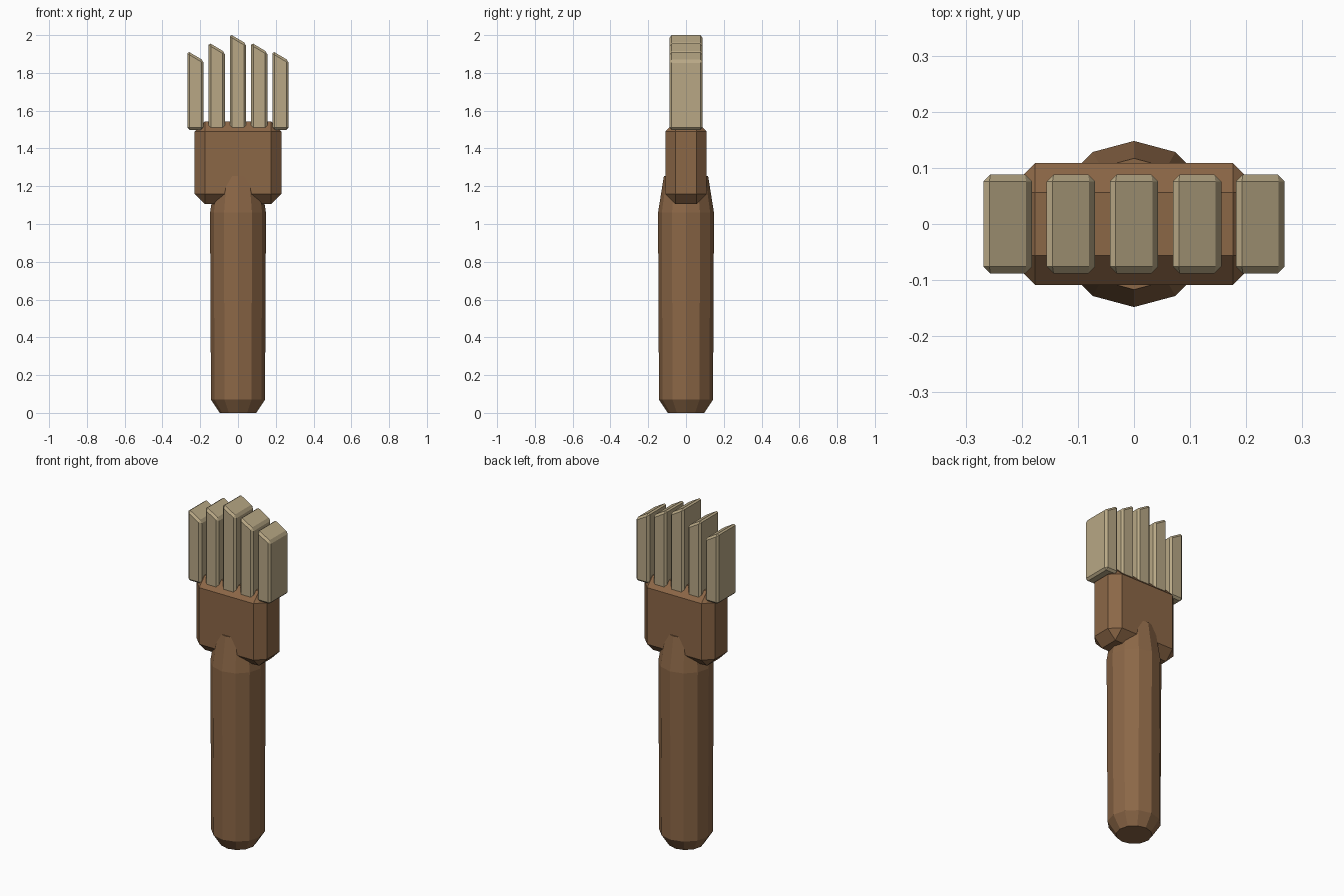
import bpy, bmesh, math

if "Cube" in bpy.data.objects:
    bpy.data.objects.remove(bpy.data.objects["Cube"])


def material(name, rgb):
    m = bpy.data.materials.new(name)
    m.diffuse_color = (*rgb, 1)
    m.use_nodes = True
    m.node_tree.nodes["Principled BSDF"].inputs["Base Color"].default_value = m.diffuse_color
    return m


wood = material("brown wood", (0.26, 0.135, 0.062))
hair = material("tan bristle", (0.48, 0.39, 0.235))


def add_object(name, bm, mat):
    bmesh.ops.recalc_face_normals(bm, faces=bm.faces)
    mesh = bpy.data.meshes.new(name)
    bm.to_mesh(mesh)
    bm.free()
    mesh.materials.append(mat)
    ob = bpy.data.objects.new(name, mesh)
    bpy.context.collection.objects.link(ob)
    return ob


def chamfered_box(name, x, half_x, half_y, z0, z1, bevel, mat, drop=0.0):
    """Box with chamfered edges; drop lowers the right side of its top."""
    bm = bmesh.new()
    bmesh.ops.create_cube(bm, size=2)
    for v in bm.verts:
        right, top = v.co.x > 0, v.co.z > 0
        v.co.x = x + half_x * v.co.x
        v.co.y *= half_y
        v.co.z = (z1 - (drop if right else 0)) if top else z0
    bmesh.ops.bevel(bm, geom=bm.edges[:], offset=bevel, offset_type='OFFSET',
                    segments=1, affect='EDGES', profile=0.5)
    return add_object(name, bm, mat)


# Handle: twelve-sided lathe with a chamfered foot and tapered neck
bm = bmesh.new()
rings = []
for r, z in [(0.097, 0), (0.143, 0.07), (0.148, 1.06), (0.117, 1.255)]:
    rings.append([bm.verts.new((r * math.cos(i * math.pi / 6),
                                r * math.sin(i * math.pi / 6), z))
                  for i in range(12)])
for a, b in zip(rings, rings[1:]):
    for i in range(12):
        j = (i + 1) % 12
        bm.faces.new((a[i], a[j], b[j], b[i]))
bm.faces.new(rings[0])
bm.faces.new(rings[-1])
add_object("handle", bm, wood)

# Head block
chamfered_box("head", 0, 0.229, 0.109, 1.105, 1.543, 0.053, wood)

# Five slanted bristle tufts, tallest in the middle
for i in range(-2, 3):
    chamfered_box(f"bristle_{i + 3}", i * 0.1125, 0.043, 0.088, 1.498,
                  2.006 - 0.045 * abs(i), 0.012, hair, drop=0.051)
